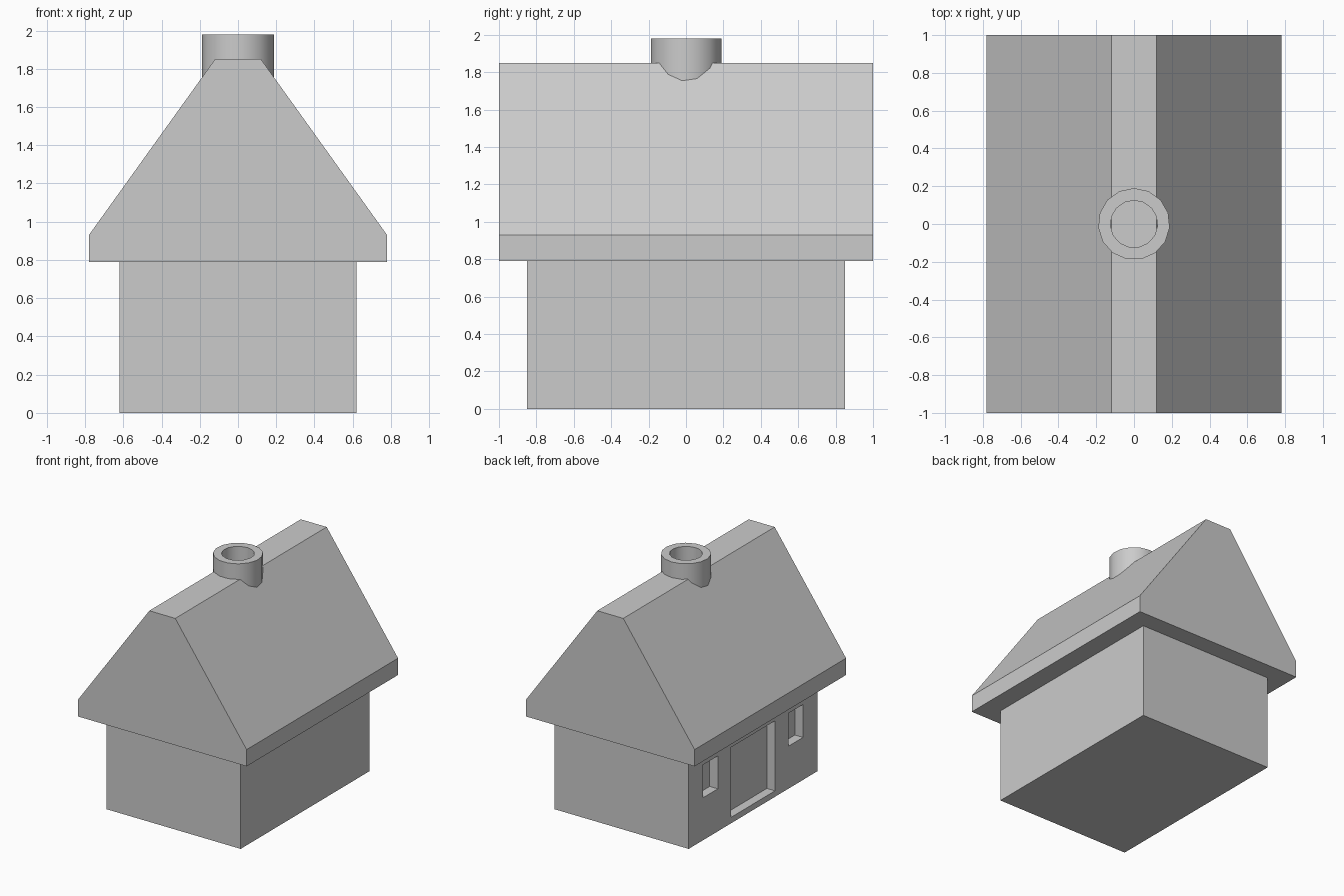
import bpy, bmesh
from math import radians
from mathutils import Matrix

if "Cube" in bpy.data.objects:
    bpy.data.objects.remove(bpy.data.objects["Cube"])


def finish(name, bm):
    bmesh.ops.recalc_face_normals(bm, faces=bm.faces[:])
    mesh = bpy.data.meshes.new(name)
    bm.to_mesh(mesh)
    bm.free()
    obj = bpy.data.objects.new(name, mesh)
    bpy.context.collection.objects.link(obj)
    return obj


def add_box(bm, lo, hi):
    size = [b - a for a, b in zip(lo, hi)]
    mid = [(a + b) / 2 for a, b in zip(lo, hi)]
    bmesh.ops.create_cube(bm, size=1, matrix=Matrix.Translation(mid) @ Matrix.Diagonal((*size, 1)))


# Walls: one solid block
WALL_X, WALL_Y, EAVE = 0.62, 0.85, 0.79
bm = bmesh.new()
add_box(bm, (-WALL_X, -WALL_Y, 0), (WALL_X, WALL_Y, EAVE))
walls = finish("walls", bm)

# Door and two window recesses in the left wall: (y min, y max, z min, z max)
DEPTH = 0.075
bm = bmesh.new()
for y0, y1, z0, z1 in [(-0.29, 0.29, 0.05, 0.635), (-0.66, -0.465, 0.355, 0.63), (0.465, 0.66, 0.355, 0.63)]:
    add_box(bm, (-WALL_X - 0.1, y0, z0), (-WALL_X + DEPTH, y1, z1))
cutter = finish("opening_cutter", bm)
cutter.hide_render = True
cut = walls.modifiers.new("openings", "BOOLEAN")
cut.operation = "DIFFERENCE"
cut.solver = "EXACT"
cut.object = cutter
bpy.context.view_layer.objects.active = walls
bpy.ops.object.modifier_apply(modifier=cut.name)
bpy.data.objects.remove(cutter)

# Roof: gable profile with a flat ridge, extruded along y
half = [(0.78, EAVE), (0.78, 0.93), (0.12, 1.85)]
profile = half + [(-x, z) for x, z in reversed(half)]
bm = bmesh.new()
gable = bm.faces.new([bm.verts.new((x, -1, z)) for x, z in profile])
ext = bmesh.ops.extrude_face_region(bm, geom=[gable], use_keep_orig=True)
bmesh.ops.translate(bm, vec=(0, 2, 0), verts=[g for g in ext["geom"] if isinstance(g, bmesh.types.BMVert)])
finish("roof", bm)

# Chimney: 15-sided tube, its wall section spun around z
bm = bmesh.new()
ring = [bm.verts.new((0, r, z)) for r, z in [(0.19, 1.7), (0.19, 1.98), (0.125, 1.98), (0.125, 1.7)]]
edges = [bm.edges.new((ring[i], ring[(i + 1) % 4])) for i in range(4)]
bmesh.ops.spin(bm, geom=ring + edges, cent=(0, 0, 0), axis=(0, 0, 1), angle=radians(360), steps=15, use_duplicate=False)
bmesh.ops.remove_doubles(bm, verts=bm.verts[:], dist=1e-4)
chimney = finish("chimney", bm)
bpy.ops.object.select_all(action="DESELECT")
chimney.select_set(True)
bpy.context.view_layer.objects.active = chimney
bpy.ops.object.shade_smooth_by_angle(angle=radians(30))
